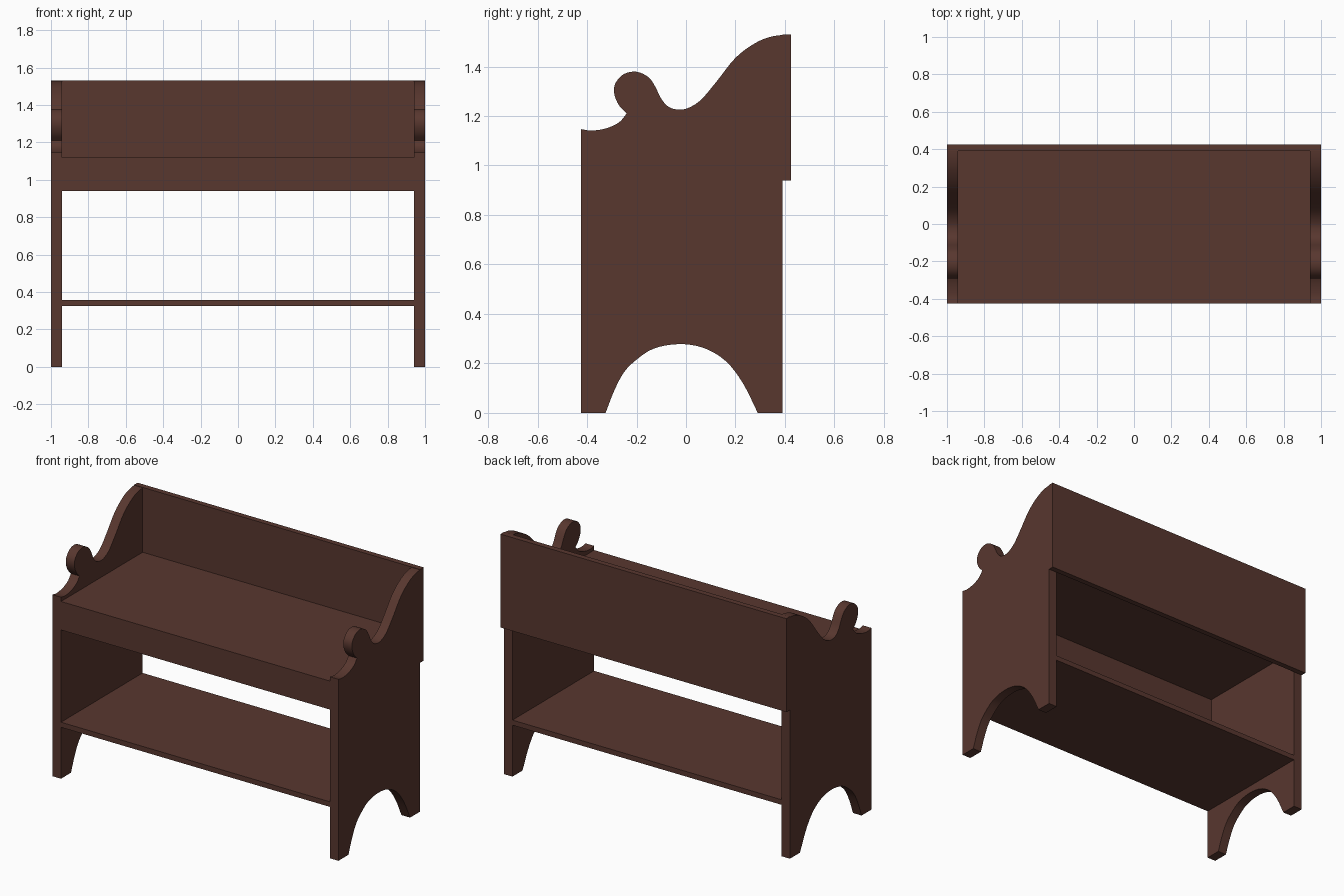
import bpy
import bmesh
from mathutils import Vector

default_cube = bpy.data.objects.get("Cube")
if default_cube:
    bpy.data.objects.remove(default_cube, do_unlink=True)

# Single dark wood finish
wood = bpy.data.materials.new("dark_brown_wood")
wood.use_nodes = True
colour = (0.098, 0.038, 0.028, 1)
wood.diffuse_color = colour
wood.node_tree.nodes["Principled BSDF"].inputs["Base Color"].default_value = colour

HALF_WIDTH = 1.0
INNER = 0.94
FRONT = -0.425
REAR = 0.39
BACK = 0.425
RAIL_BOTTOM = 0.94


def finish(name, bm):
    """Turn a bmesh into a wooden object with sharp board edges."""
    bmesh.ops.recalc_face_normals(bm, faces=bm.faces)
    mesh = bpy.data.meshes.new(name)
    bm.to_mesh(mesh)
    bm.free()
    obj = bpy.data.objects.new(name, mesh)
    bpy.context.collection.objects.link(obj)
    mesh.materials.append(wood)
    bpy.ops.object.select_all(action="DESELECT")
    obj.select_set(True)
    bpy.context.view_layer.objects.active = obj
    bpy.ops.object.shade_smooth_by_angle(angle=0.6)
    return obj


def board(name, x, y, z):
    """Box spanning -x..x and the given y and z ranges."""
    bm = bmesh.new()
    bmesh.ops.create_cube(bm, size=1)
    for v in bm.verts:
        v.co = (x * 2 * v.co.x,
                y[0] + (v.co.y + 0.5) * (y[1] - y[0]),
                z[0] + (v.co.z + 0.5) * (z[1] - z[0]))
    return finish(name, bm)


def smooth_path(points, steps=4):
    """Catmull-Rom curve through the points, ends included."""
    p = [Vector(q) for q in points]
    p = [2 * p[0] - p[1]] + p + [2 * p[-1] - p[-2]]
    path = []
    for a, b, c, d in zip(p, p[1:], p[2:], p[3:]):
        for i in range(steps):
            t = i / steps
            path.append(0.5 * (2 * b + (c - a) * t
                               + (2 * a - 5 * b + 4 * c - d) * t * t
                               + (3 * b - a - 3 * c + d) * t ** 3))
    return path + [p[-2]]


# Side profile (y, z): foot arch, tall back sweep with round knob, front scoop
arch = [(-.325, 0), (-.29, .09), (-.25, .165), (-.2, .215), (-.13, .26),
        (-.03, .278), (.07, .263), (.16, .21), (.23, .12), (.29, 0)]
sweep = [(BACK, 1.53), (.35, 1.522), (.28, 1.495), (.2, 1.435), (.12, 1.335),
         (.06, 1.265), (.01, 1.233), (-.03, 1.226), (-.07, 1.237),
         (-.1, 1.27), (-.125, 1.32), (-.152, 1.357), (-.2, 1.379),
         (-.25, 1.37), (-.285, 1.333), (-.29, 1.29), (-.272, 1.245),
         (-.24, 1.21)]
scoop = [(-.24, 1.21), (-.27, 1.175), (-.32, 1.151), (-.38, 1.141),
         (FRONT, 1.147)]
outline = [Vector((FRONT, 0))] + smooth_path(arch)
outline += [Vector(q) for q in ((REAR, 0), (REAR, RAIL_BOTTOM), (BACK, RAIL_BOTTOM))]
outline += smooth_path(sweep)[:-1] + smooth_path(scoop)

# Two matching side panels
for name, sign in (("left_side_panel", 1), ("right_side_panel", -1)):
    bm = bmesh.new()
    face = bm.faces.new([bm.verts.new((sign * INNER, q.x, q.y)) for q in outline])
    out = bmesh.ops.extrude_face_region(bm, geom=[face])
    moved = [g for g in out["geom"] if isinstance(g, bmesh.types.BMVert)]
    bmesh.ops.translate(bm, verts=moved, vec=(sign * (HALF_WIDTH - INNER), 0, 0))
    finish(name, bm)

# Boards between the sides, and the full-width back
board("seat", INNER, (FRONT, REAR), (1.09, 1.12))
board("front_apron", INNER, (FRONT, REAR * -1), (RAIL_BOTTOM, 1.09))
board("lower_shelf", INNER, (FRONT, REAR), (0.325, 0.357))
board("back_board", HALF_WIDTH, (REAR, BACK), (RAIL_BOTTOM, 1.53))
